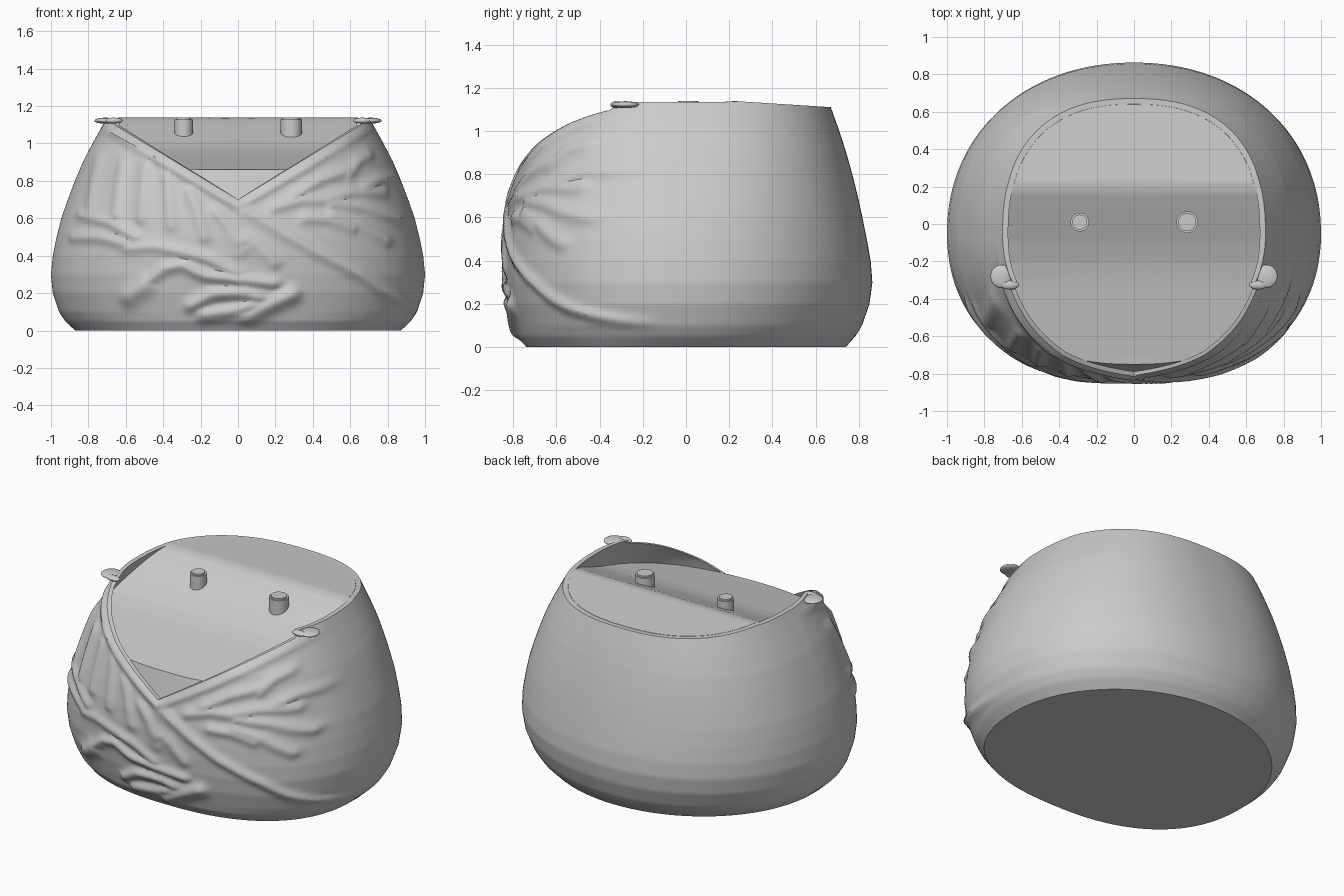
import bpy, bmesh, math
from mathutils import Vector

if "Cube" in bpy.data.objects:
    bpy.data.objects.remove(bpy.data.objects["Cube"])

grey = bpy.data.materials.new("plain grey")
grey.diffuse_color = (0.6, 0.6, 0.6, 1)
grey.use_nodes = True
grey.node_tree.nodes["Principled BSDF"].inputs["Base Color"].default_value = grey.diffuse_color


def curve(table, v):
    """Smooth-ish lookup in a short (position, value) table."""
    if v <= table[0][0]:
        return table[0][1]
    for (a, p), (b, q) in zip(table, table[1:]):
        if v <= b:
            return p + (q - p) * (v - a) / (b - a)
    return table[-1][1]


# Half width, back depth and front depth by height
WIDTH = [(0, .87), (.05, .925), (.1, .957), (.2, .99), (.3, 1), (.4, .99), (.5, .97), (.6, .945),
         (.7, .91), (.8, .872), (.9, .83), (1, .778), (1.14, .70)]
BACK = [(0, .74), (.05, .785), (.1, .815), (.2, .85), (.3, .863), (.4, .855), (.5, .837), (.6, .817),
        (.7, .795), (.8, .77), (.9, .742), (1, .71), (1.14, .66)]
FRONT = [(0, .74), (.05, .785), (.1, .80), (.2, .828), (.3, .845), (.4, .852), (.5, .85), (.6, .84),
         (.7, .82), (.86, .78), (.93, .76), (1.04, .70), (1.14, .63)]
# Height of the scooped seat from front to back
SEAT = [(-.74, .86), (-.4, .925), (-.3, .945), (-.2, .972), (-.1, 1.01), (0, 1.055), (.1, 1.10),
        (.17, 1.13), (.22, 1.139), (.68, 1.11)]


def section(t, z, inset=0):
    """Point on the body wall at angle t and height z."""
    c, s = math.cos(t), math.sin(t)
    n = 2.4 if s < 0 else 2 + .4 * min(1, z / 1.1)
    depth = curve(BACK, z) + .05 if s > 0 else curve(FRONT, z) - .05
    x = (curve(WIDTH, z) - inset) * math.copysign(abs(c) ** (2 / n), c)
    y = -.05 + (depth - inset) * math.copysign(abs(s) ** (2 / n), s)
    return Vector((x, y, z))


def rim_height(t):
    """Crossed neckline at the front, level rim round the back."""
    z = 1.1
    for _ in range(12):
        p = section(t, z)
        flat = min(1.137, curve(SEAT, max(p.y, .2)))
        neck = .70 + .6 * abs(p.x) + max(0, p.y + .35) * 1.5
        z = .5 * z + .5 * min(flat, neck)
    return z


# Raised strokes on the robe: width, height, points as (x, z)
LAPEL = [(-.74, 1.1), (-.4, .90), (0, .665), (.4, .43), (.65, .30), (.82, .18), (1, .09)]
STROKES = [
    (.028, .022, LAPEL),
    (.024, .014, [(.02, .67), (.35, .86), (.72, 1.09)]),
    # curled tendril
    (.05, .03, [(-.58, .18), (-.5, .24)]),
    (.03, .025, [(-.5, .24), (-.4, .33), (-.3, .35), (-.18, .29), (0, .27), (.2, .25)]),
    # low rounded leaves
    (.035, .03, [(-.25, .13), (-.14, .19), (.02, .20), (.12, .17)]),
    (.04, .03, [(-.18, .08), (-.02, .10), (.08, .13)]),
    (.045, .035, [(.05, .07), (.16, .13), (.29, .19)]),
]
# Leaf folds fanning over both sides of the robe
for x0, z0, x1, z1 in [(-.75, .92, -.8, .62), (-.62, .9, -.66, .62), (-.5, .88, -.52, .6),
                       (-.38, .82, -.36, .56), (-.26, .74, -.18, .5), (-.12, .64, .02, .42),
                       (-.88, .5, -.6, .46), (-.84, .62, -.55, .5), (-.6, .44, -.3, .42),
                       (-.3, .42, .0, .3), (.02, .5, .2, .36),
                       (.2, .66, .5, .7), (.3, .72, .6, .86), (.45, .7, .78, .74),
                       (.5, .68, .86, .6), (.5, .62, .8, .48), (.6, .84, .7, .94),
                       (.68, .76, .84, .82), (.36, .6, .62, .55)]:
    STROKES.append((.03, .018, [(x0, z0), ((x0 + x1) / 2, (z0 + z1) / 2 + .02), (x1, z1)]))


def relief(x, z):
    best = 0
    for w, h, pts in STROKES:
        for (ax, az), (bx, bz) in zip(pts, pts[1:]):
            if not (min(ax, bx) - .1 < x < max(ax, bx) + .1 and min(az, bz) - .1 < z < max(az, bz) + .1):
                continue
            dx, dz = bx - ax, bz - az
            k = max(0, min(1, ((x - ax) * dx + (z - az) * dz) / (dx * dx + dz * dz)))
            d2 = (x - ax - k * dx) ** 2 + (z - az - k * dz) ** 2
            best = max(best, h * math.exp(-d2 / (w * w)))
    return best


def finish(bm, name, angle=35):
    bmesh.ops.recalc_face_normals(bm, faces=bm.faces)
    me = bpy.data.meshes.new(name)
    bm.to_mesh(me)
    bm.free()
    ob = bpy.data.objects.new(name, me)
    bpy.context.collection.objects.link(ob)
    me.materials.append(grey)
    bpy.ops.object.select_all(action='DESELECT')
    ob.select_set(True)
    bpy.context.view_layer.objects.active = ob
    bpy.ops.object.shade_smooth_by_angle(angle=math.radians(angle))
    return ob


# Robe, inner chest and scooped seat as one lofted body
SEG, ROWS, WALL = 320, 72, .03
columns = []
for i in range(SEG):
    t = 2 * math.pi * i / SEG
    top = rim_height(t)
    col = []
    for r in range(ROWS + 1):
        p = section(t, top * (r / ROWS) ** 1.15)
        if p.y < -.1:
            fade = min(1, (-.1 - p.y) / .3) * min(1, p.z / .05)
            out = Vector((p.x * .7, p.y, 0)).normalized()
            p += out * (relief(p.x, p.z) - .012) * fade
        col.append(p)
    col.append(section(t, top, WALL))
    z = 1.0
    for _ in range(14):
        z = .5 * z + .5 * curve(SEAT, section(t, z, WALL).y)
    for k in range(1, 5):
        col.append(section(t, top + (z - top) * k / 4, WALL))
    edge = col[-1]
    for k in range(1, 24):
        f = 1 - k / 24
        y = edge.y * f
        col.append(Vector((edge.x * f, y, curve(SEAT, y))))
    columns.append(col)

bm = bmesh.new()
grid = [[bm.verts.new(p) for p in col] for col in columns]
for a, b in zip(grid, grid[1:] + grid[:1]):
    for k in range(len(a) - 1):
        bm.faces.new((a[k], b[k], b[k + 1], a[k + 1]))
centre = bm.verts.new((0, 0, curve(SEAT, 0)))
for a, b in zip(grid, grid[1:] + grid[:1]):
    bm.faces.new((a[-1], b[-1], centre))
bm.faces.new([c[0] for c in grid])
finish(bm, "robe_body")

# Two locating pegs with softened tops
for name, x, r in (("left_peg", -.29, .05), ("right_peg", .285, .058)):
    bm = bmesh.new()
    bmesh.ops.create_cone(bm, cap_ends=True, segments=32, radius1=r, radius2=r, depth=.18)
    bmesh.ops.translate(bm, verts=bm.verts, vec=(x, .01, 1.048))
    rim = [e for e in bm.edges if all(v.co.z > 1.1 for v in e.verts)]
    bmesh.ops.bevel(bm, geom=rim, offset=.01, segments=2, affect='EDGES')
    finish(bm, name)

# Small flattened collar tips on each shoulder
for side, name in ((-1, "left_collar_tip"), (1, "right_collar_tip")):
    for part, x, y, rx, ry in (("", .71, -.28, .058, .062), ("_fold", .665, -.325, .05, .025)):
        bm = bmesh.new()
        bmesh.ops.create_uvsphere(bm, u_segments=24, v_segments=12, radius=1)
        for v in bm.verts:
            v.co = Vector((side * x + v.co.x * rx, y + v.co.y * ry, 1.122 + v.co.z * .016))
        finish(bm, name + part, 60)
